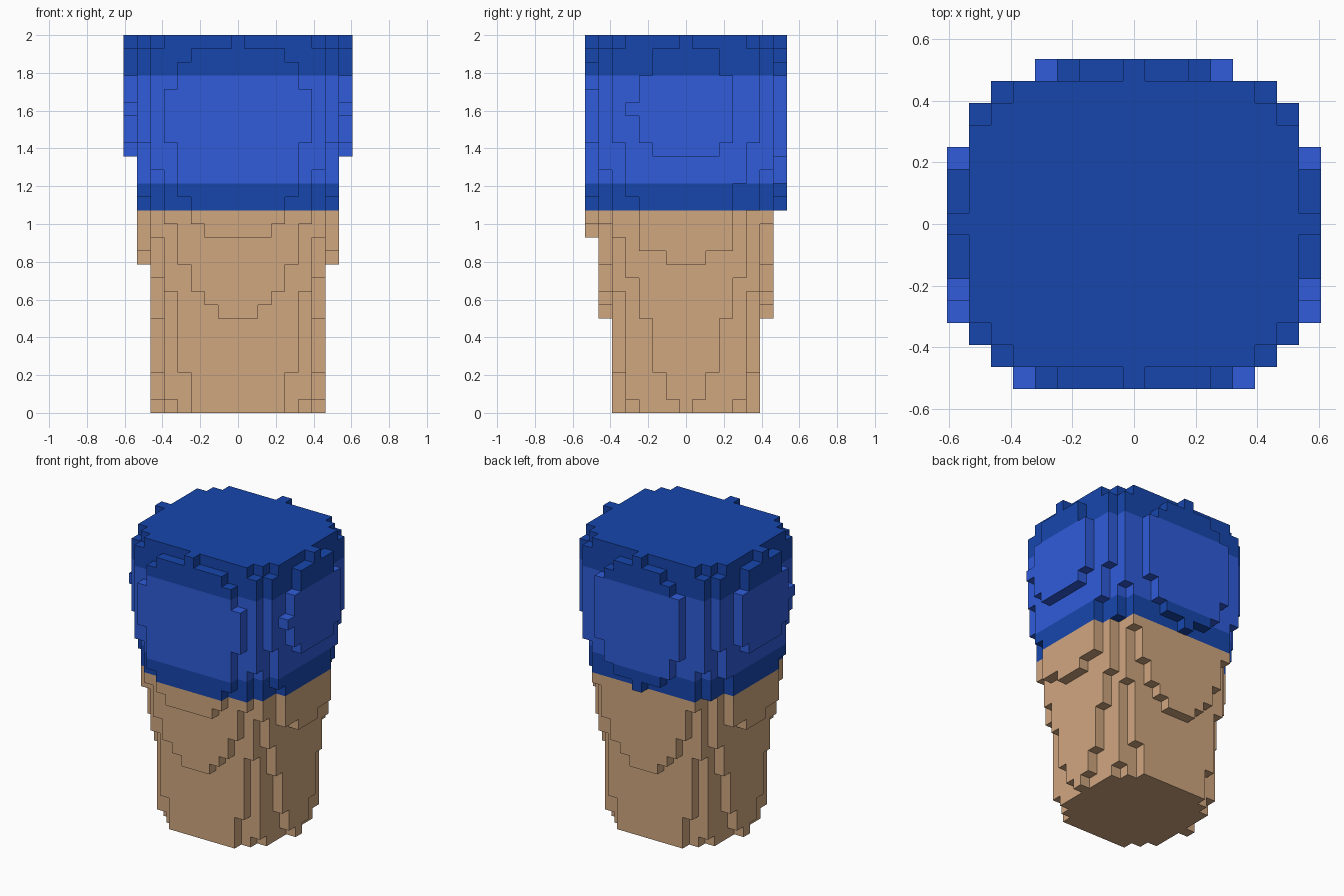
import bpy
import bmesh
from math import radians
from mathutils import Vector

if "Cube" in bpy.data.objects:
    bpy.data.objects.remove(bpy.data.objects["Cube"])

LAYERS = 28
UNIT = 2 / LAYERS


def make_material(name, rgb):
    mat = bpy.data.materials.new(name)
    mat.use_nodes = True
    mat.diffuse_color = (*rgb, 1)
    mat.node_tree.nodes["Principled BSDF"].inputs["Base Color"].default_value = (*rgb, 1)
    return mat


tan = make_material("tan", (0.63, 0.385, 0.215))
navy = make_material("dark_blue", (0.0085, 0.062, 0.42))
blue = make_material("bright_blue", (0.029, 0.107, 0.70))

# Bottom layer of each column, listed outwards in x for each row in y
middle = [0] * 6
starts = {
    0: middle + [0, 11, 19],
    1: middle + [1, 11, 19],
    2: middle + [3, 12, 19],
    3: middle + [7, 12, 20],
    4: middle[:5] + [1, 10, 16],
    5: middle[:4] + [3, 9, 13, 20],
    6: [7, 7, 8, 9, 11, 14, 18],
}
front_starts = [13, 13, 13, 14, 16, 20]
back_starts = [15, 16, 16, 17, 19]
back_corner_starts = {(7, 4): 17, (6, 5): 15}

# Top layer of the columns that stop short of the flat top
ends = {(8, 1): 27, (8, 2): 27, (8, 3): 25, (7, 5): 27, (6, 6): 27}
front_ends = [28, 27, 27, 27, 26, 24]
back_ends = [28, 27, 27, 26, 25]

# Collect the filled cells, mirrored left to right
cells = set()


def add_column(x, y, low, high):
    for z in range(low, high):
        cells.update({(x, y, z), (-x, y, z)})


for row, lows in starts.items():
    for x, low in enumerate(lows):
        high = ends.get((x, row), LAYERS)
        add_column(x, -row, low, high)
        add_column(x, row, back_corner_starts.get((x, row), low), high)
for y, lows, highs in ((-7, front_starts, front_ends), (7, back_starts, back_ends)):
    for x, (low, high) in enumerate(zip(lows, highs)):
        add_column(x, y, low, high)
add_column(8, -4, 22, 23)  # small side nub


def band(z):
    """Material slot for a layer: tan base, dark trims, bright middle."""
    if z < 15:
        return 0
    return 2 if 17 <= z < 25 else 1


# Stepped skin: one square for every exposed cell side
bm = bmesh.new()
corners = {}


def corner(p):
    key = tuple(round(2 * c) for c in p)
    if key not in corners:
        corners[key] = bm.verts.new((p.x * UNIT, p.y * UNIT, (p.z + 0.5) * UNIT))
    return corners[key]


for cell in sorted(cells):
    centre = Vector(cell)
    for axis in range(3):
        for sign in (-1, 1):
            n = Vector((0, 0, 0))
            n[axis] = sign
            if tuple(int(c) for c in centre + n) in cells:
                continue
            u = Vector((0, 0, 0))
            u[(axis + 1) % 3] = 1
            v = n.cross(u)
            loop = [corner(centre + (n + a * u + b * v) / 2)
                    for a, b in ((-1, -1), (1, -1), (1, 1), (-1, 1))]
            bm.faces.new(loop).material_index = band(cell[2])

# Merge flat areas of the same colour
bmesh.ops.dissolve_limit(bm, angle_limit=radians(1), verts=bm.verts[:],
                         edges=bm.edges[:], delimit={'MATERIAL'})

mesh = bpy.data.meshes.new("stepped_tapered_body")
bm.to_mesh(mesh)
bm.free()
for mat in (tan, navy, blue):
    mesh.materials.append(mat)
body = bpy.data.objects.new("stepped_tapered_body", mesh)
bpy.context.collection.objects.link(body)
